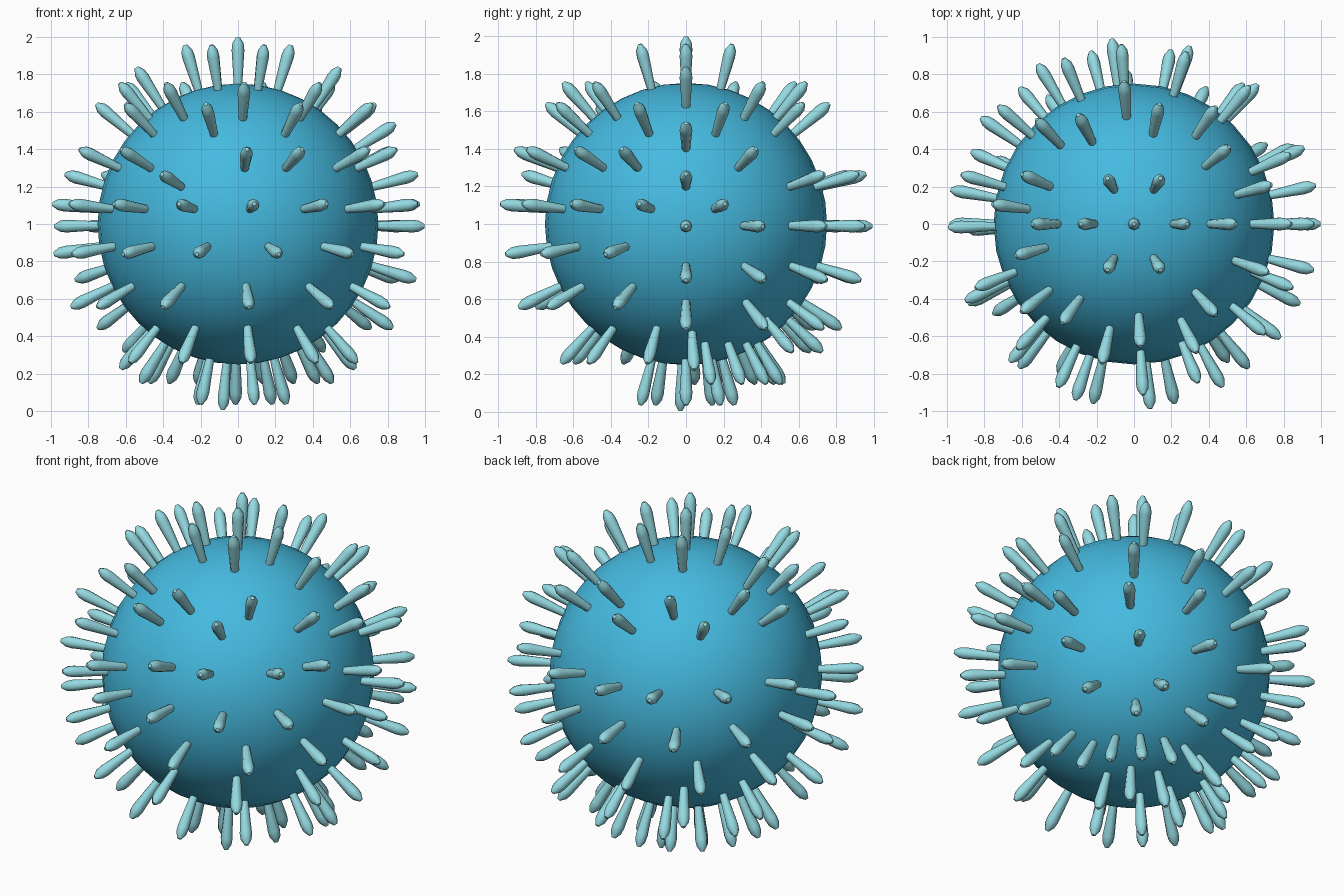
import bpy, bmesh, math
from mathutils import Vector, Matrix

if "Cube" in bpy.data.objects:
    bpy.data.objects.remove(bpy.data.objects["Cube"])


def material(name, col):
    m = bpy.data.materials.new(name)
    m.diffuse_color = (*col, 1)
    m.use_nodes = True
    m.node_tree.nodes["Principled BSDF"].inputs["Base Color"].default_value = m.diffuse_color
    return m


blue = material("ball blue", (0.06, 0.49, 0.74))
pale = material("spike pale teal", (0.30, 0.70, 0.76))

# Central ball
bpy.ops.mesh.primitive_uv_sphere_add(segments=32, ring_count=20, radius=0.75, location=(0, 0, 1))
ball = bpy.context.object
ball.name = "ball"
ball.data.materials.append(blue)
bpy.ops.object.shade_smooth()


def ring(start, step, count):
    return [start + step * i for i in range(count)]


# Spike rows: angle down from the top -> headings around z
rows = [
    (0, [0]),
    (16.5, ring(0, 60, 6)),
    (33, [0, 180]),
    (41, ring(39, 39, 8)),
    (50, [16, 55, 94, 133, 172, 218, 257, 296, 340]),
    (57.5, [0]),
    (66.4, [24, 202, 227, 273, 292, 320, 338]),
    (74.5, [0, 50, 73, 94, 113, 139, 164, 245]),
    (83.8, [12] + ring(181, 23.5, 8)),
    (90.7, ring(0, 24.2, 8)),
    (99.3, ring(180, 25.7, 7)),
    (107.5, ring(0, 26, 7)),
    (116.5, ring(182, 30.6, 6)),
    (124, ring(0, 31, 6)),
    (133, ring(51, 32, 4)),
    (138, ring(210, 33, 5)),
    (141, [4, 178]),
    (148.5, ring(15, 20, 9)),
    (165, [0, 45, 93, 147, 219, 290]),
    (175, [200]),
]

# Club-shaped spike profile: distance from ball centre, radius
profile = [(0.70, 0.020), (0.93, 0.034), (0.965, 0.030), (0.997, 0.011)]
SIDES = 8
bm = bmesh.new()
for tilt, headings in rows:
    for h in headings:
        rot = Matrix.Rotation(math.radians(h), 3, 'Z') @ Matrix.Rotation(math.radians(tilt), 3, 'Y')
        loops = []
        for d, r in profile:
            loops.append([bm.verts.new(rot @ Vector((
                r * math.cos(2 * math.pi * i / SIDES),
                r * math.sin(2 * math.pi * i / SIDES), d)) + Vector((0, 0, 1)))
                for i in range(SIDES)])
        for a, b in zip(loops, loops[1:]):
            for i in range(SIDES):
                j = (i + 1) % SIDES
                bm.faces.new((a[i], a[j], b[j], b[i]))
        bm.faces.new(loops[-1])
        bm.faces.new(loops[0][::-1])
me = bpy.data.meshes.new("spikes")
bm.to_mesh(me)
bm.free()
me.materials.append(pale)
spikes = bpy.data.objects.new("spikes", me)
bpy.context.collection.objects.link(spikes)
bpy.ops.object.select_all(action='DESELECT')
spikes.select_set(True)
bpy.context.view_layer.objects.active = spikes
bpy.ops.object.shade_smooth_by_angle(angle=math.radians(50))
